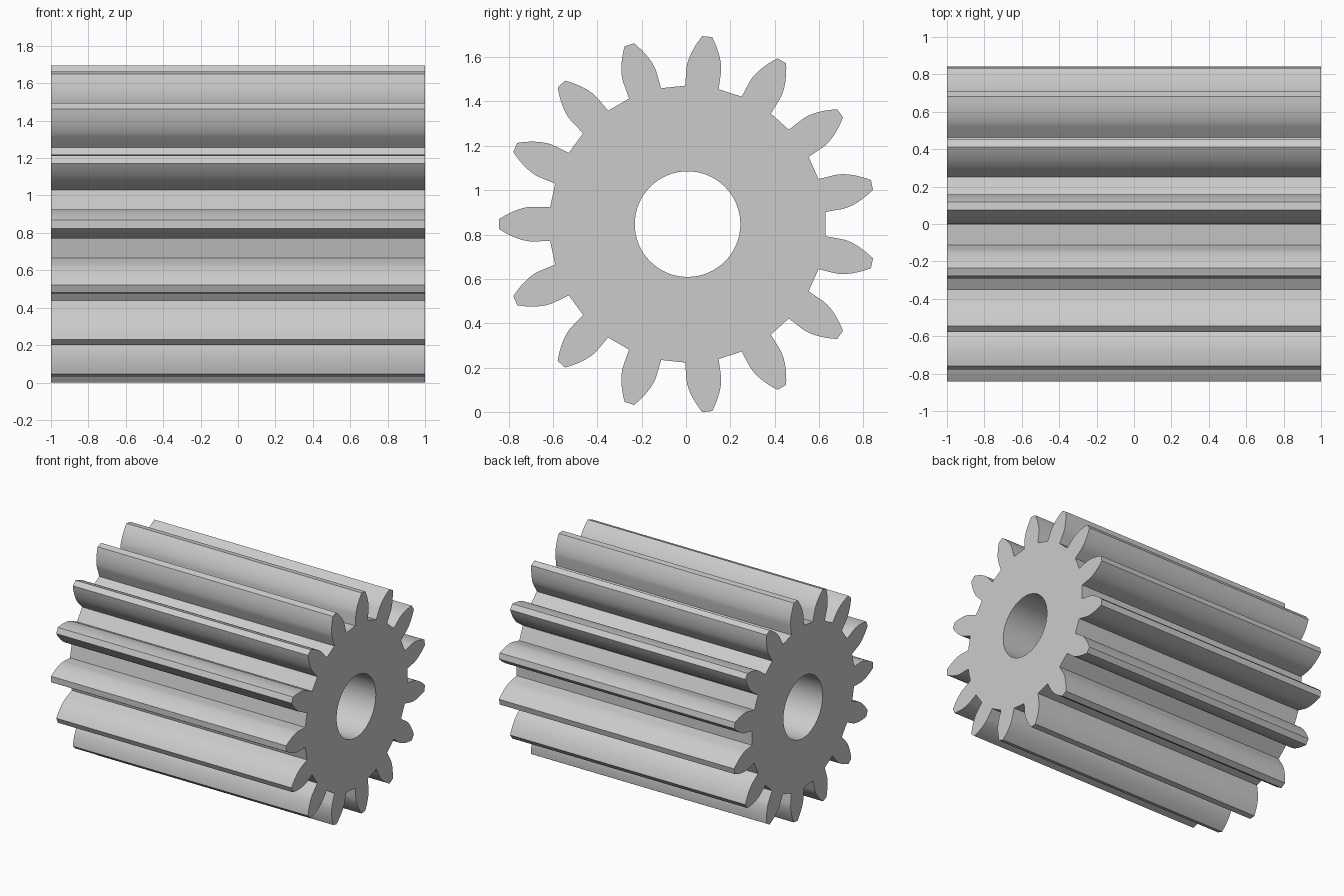
import bpy, bmesh
from math import sin, cos, tan, acos, pi, radians
from mathutils import Vector

cube = bpy.data.objects.get("Cube")
if cube:
    bpy.data.objects.remove(cube)

TEETH = 15
LENGTH = 2.0
TIP_R, ROOT_R, BASE_R, BORE_R = 0.85, 0.624, 0.70, 0.238
BASE_HALF_ANGLE, ROOT_HALF_ANGLE = 0.112, 0.122
CENTRE_Y, CENTRE_Z = 0.007, 0.847
FLANK_STEPS = 10
BORE_SIDES = 64

steel = bpy.data.materials.new("light_grey")
steel.use_nodes = True
grey = (0.6, 0.6, 0.6, 1)
steel.diffuse_color = grey
steel.node_tree.nodes["Principled BSDF"].inputs["Base Color"].default_value = grey


def flank():
    """Radius and half angle along one side of a tooth, root to tip."""
    points = [(ROOT_R, ROOT_HALF_ANGLE)]
    for i in range(FLANK_STEPS + 1):
        r = BASE_R + (TIP_R - BASE_R) * i / FLANK_STEPS
        pressure = acos(BASE_R / r)
        points.append((r, BASE_HALF_ANGLE - (tan(pressure) - pressure)))
    return points


def tooth_outline():
    """Both involute sides of every tooth, joined by straight roots."""
    side = flank()
    outline = []
    for t in range(TEETH):
        mid = pi + t * 2 * pi / TEETH
        outline += [(r, mid - a) for r, a in side]
        outline += [(r, mid + a) for r, a in reversed(side)]
    return outline


def add_loop(bm, polar):
    verts = [bm.verts.new((-LENGTH / 2, CENTRE_Y + r * cos(a), CENTRE_Z + r * sin(a)))
             for r, a in polar]
    return [bm.edges.new((v, verts[(i + 1) % len(verts)])) for i, v in enumerate(verts)]


# Gear section with its bore, filled and drawn out along x
bm = bmesh.new()
edges = add_loop(bm, tooth_outline())
edges += add_loop(bm, [(BORE_R, 2 * pi * i / BORE_SIDES) for i in range(BORE_SIDES)])
bmesh.ops.triangle_fill(bm, edges=edges, use_beauty=True, normal=Vector((-1, 0, 0)))
end = bmesh.ops.extrude_face_region(bm, geom=bm.faces[:], use_keep_orig=True)
moved = [g for g in end["geom"] if isinstance(g, bmesh.types.BMVert)]
bmesh.ops.translate(bm, verts=moved, vec=(LENGTH, 0, 0))
bmesh.ops.recalc_face_normals(bm, faces=bm.faces[:])

mesh = bpy.data.meshes.new("pinion_gear")
bm.to_mesh(mesh)
bm.free()
mesh.materials.append(steel)
gear = bpy.data.objects.new("pinion_gear", mesh)
bpy.context.collection.objects.link(gear)

# Smooth flanks and bore, sharp tooth corners
bpy.ops.object.select_all(action="DESELECT")
gear.select_set(True)
bpy.context.view_layer.objects.active = gear
bpy.ops.object.shade_smooth_by_angle(angle=radians(20))
